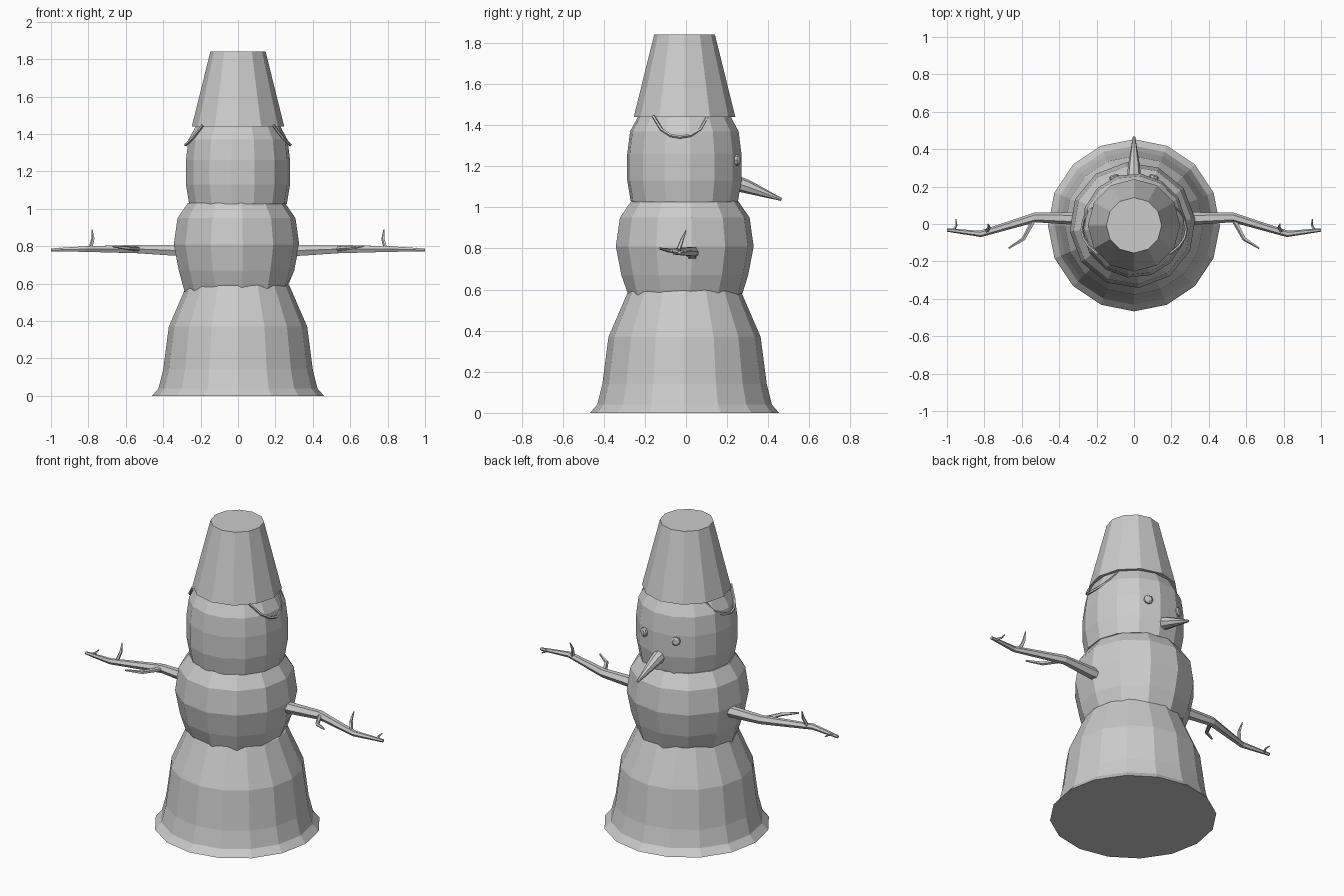
import bpy, bmesh, math
from mathutils import Vector

cube = bpy.data.objects.get("Cube")
if cube:
    bpy.data.objects.remove(cube, do_unlink=True)

grey = bpy.data.materials.new("plain grey")
grey.use_nodes = True
grey.diffuse_color = (0.6, 0.6, 0.6, 1)
grey.node_tree.nodes["Principled BSDF"].inputs["Base Color"].default_value = (0.6, 0.6, 0.6, 1)


def finish(name, bm):
    bmesh.ops.recalc_face_normals(bm, faces=bm.faces)
    mesh = bpy.data.meshes.new(name)
    bm.to_mesh(mesh)
    bm.free()
    mesh.materials.append(grey)
    ob = bpy.data.objects.new(name, mesh)
    bpy.context.collection.objects.link(ob)
    return ob


def skin_rings(name, rings):
    """Bridge equal rings of points and cap both ends."""
    bm = bmesh.new()
    loops = [[bm.verts.new(p) for p in ring] for ring in rings]
    n = len(loops[0])
    for a, b in zip(loops, loops[1:]):
        for i in range(n):
            j = (i + 1) % n
            bm.faces.new((a[i], a[j], b[j], b[i]))
    bm.faces.new(loops[0][::-1])
    bm.faces.new(loops[-1])
    return finish(name, bm)


def lathe(name, profile, sides, centre=(0, 0), turn=0.0, droop=0.0):
    """Faceted round body from (radius, z) pairs; droop waves the first ring."""
    rings = []
    for k, (r, z) in enumerate(profile):
        ring = []
        for i in range(sides):
            a = 2 * math.pi * i / sides + turn
            wave = droop * math.sin(3 * a + 1) if k == 0 else 0
            ring.append((centre[0] + r * math.cos(a), centre[1] + r * math.sin(a), z + wave))
        rings.append(ring)
    return skin_rings(name, rings)


def tube(name, points, radii, sides=6):
    """Tapered faceted tube along a path."""
    pts = [Vector(p) for p in points]
    rings = []
    for i, p in enumerate(pts):
        d = (pts[min(i + 1, len(pts) - 1)] - pts[max(i - 1, 0)]).normalized()
        ref = Vector((0, 0, 1)) if abs(d.z) < 0.9 else Vector((0, 1, 0))
        u = d.cross(ref).normalized()
        v = u.cross(d)
        rings.append([p + radii[i] * (math.cos(t) * u + math.sin(t) * v)
                      for t in (2 * math.pi * k / sides for k in range(sides))])
    return skin_rings(name, rings)


# Snow body
lathe("lower_body", [(0.46, 0), (0.425, 0.04), (0.4, 0.14), (0.37, 0.37), (0.275, 0.59), (0.2, 0.65)],
      16, (0, -0.007), math.pi / 2)
lathe("middle_body", [(0.275, 0.565), (0.31, 0.67), (0.337, 0.81), (0.317, 0.95), (0.262, 1.03)],
      12, (-0.008, -0.006), 0.1, 0.022)
lathe("head", [(0.262, 1.025), (0.28, 1.13), (0.28, 1.26), (0.266, 1.37), (0.225, 1.445)],
      14, (0, -0.008), 0.1)

# Bucket hat
lathe("bucket_hat", [(0.247, 1.44), (0.148, 1.84)], 12, (0, -0.007))

# Nose and eyes
tube("nose", [(0, 0.22, 1.125), (0, 0.3, 1.1), (0, 0.465, 1.038)], [0.04, 0.033, 0.007], 8)
for side, word in ((1, "left"), (-1, "right")):
    tube(word + "_eye", [(side * 0.1, 0.23, 1.23), (side * 0.108, 0.256, 1.23), (side * 0.11, 0.262, 1.23)],
         [0.026, 0.026, 0.016], 8)

    def flip(path):
        return [(side * x, y, z) for x, y, z in path]

    # Bucket handle loop hanging at the side
    tube(word + "_handle", flip([(0.19, -0.16, 1.445), (0.24, -0.12, 1.38), (0.27, -0.075, 1.35),
                                 (0.28, -0.03, 1.342), (0.27, 0.02, 1.35), (0.24, 0.07, 1.38),
                                 (0.19, 0.105, 1.445)]), [0.008] * 7, 5)
    # Branch arm with three twigs
    tube(word + "_arm", flip([(0.25, 0.03, 0.777), (0.34, 0.03, 0.778), (0.53, 0.035, 0.785),
                              (0.82, -0.053, 0.785), (1.0, -0.032, 0.78)]),
         [0.034, 0.033, 0.026, 0.017, 0.009])
    tube(word + "_long_twig", flip([(0.53, 0.03, 0.785), (0.59, -0.08, 0.79), (0.67, -0.13, 0.8)]),
         [0.014, 0.011, 0.005], 5)
    tube(word + "_upright_twig", flip([(0.79, -0.04, 0.785), (0.775, -0.02, 0.84), (0.78, 0.0, 0.888)]),
         [0.011, 0.009, 0.003], 5)
    tube(word + "_end_twig", flip([(0.965, -0.035, 0.782), (0.95, -0.005, 0.786), (0.953, 0.026, 0.79)]),
         [0.008, 0.006, 0.003], 5)
